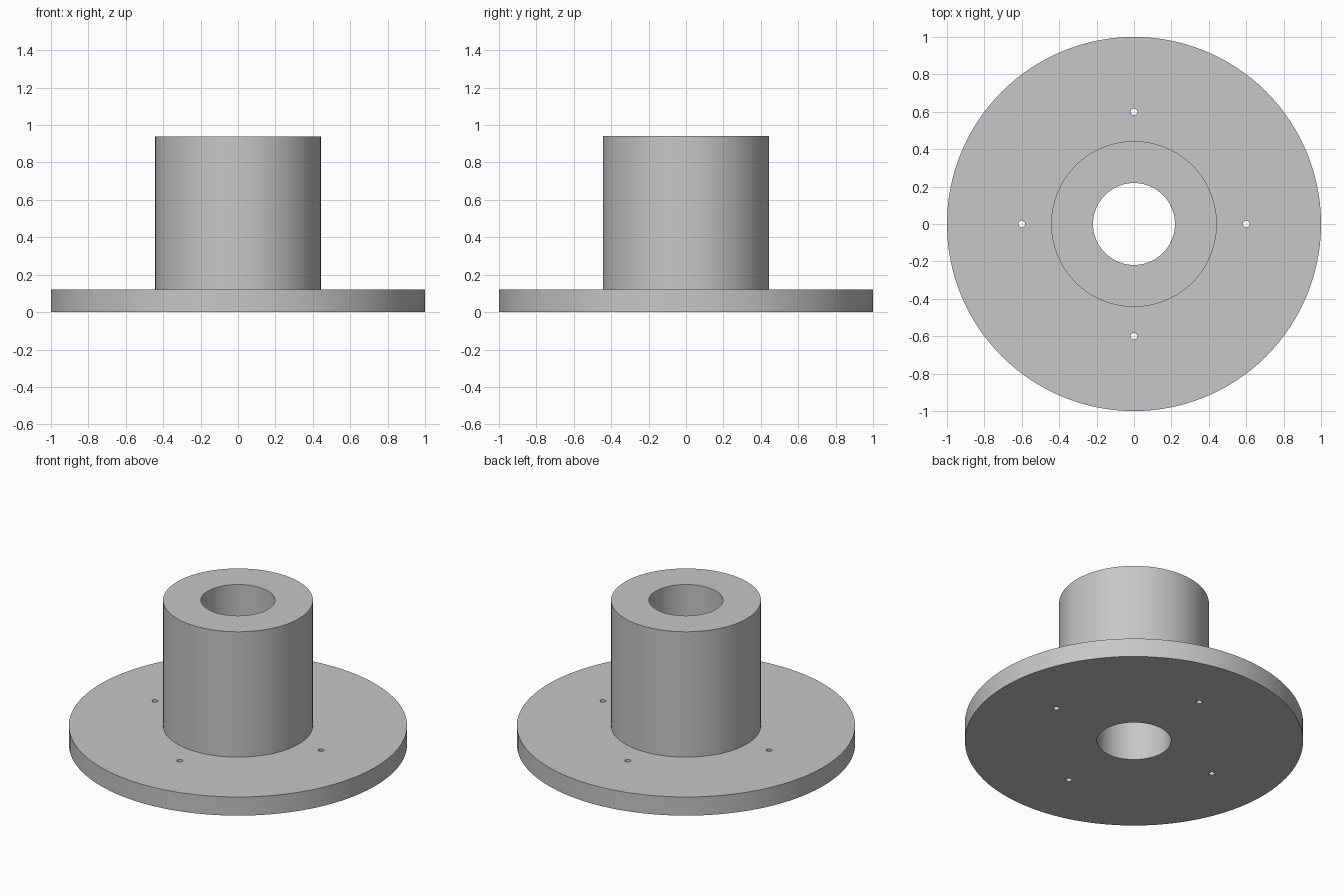
import bpy, bmesh, math
from mathutils import Matrix, Vector

cube = bpy.data.objects.get("Cube")
if cube:
    bpy.data.objects.remove(cube, do_unlink=True)

FLANGE_R, HUB_R, BORE_R = 1.0, 0.443, 0.219
FLANGE_H, TOTAL_H = 0.122, 0.94
BOLT_R, BOLT_CIRCLE = 0.018, 0.6
SEGMENTS = 128

grey = bpy.data.materials.new("plain grey")
grey.use_nodes = True
colour = (0.57, 0.57, 0.57, 1)
grey.diffuse_color = colour
grey.node_tree.nodes["Principled BSDF"].inputs["Base Color"].default_value = colour


def add_object(name, bm):
    mesh = bpy.data.meshes.new(name)
    bmesh.ops.recalc_face_normals(bm, faces=bm.faces)
    bm.to_mesh(mesh)
    bm.free()
    mesh.materials.append(grey)
    obj = bpy.data.objects.new(name, mesh)
    bpy.context.collection.objects.link(obj)
    return obj


# Flanged hub with a through bore: a closed profile turned about z
profile = [(BORE_R, 0), (FLANGE_R, 0), (FLANGE_R, FLANGE_H),
           (HUB_R, FLANGE_H), (HUB_R, TOTAL_H), (BORE_R, TOTAL_H)]
bm = bmesh.new()
verts = [bm.verts.new((r, 0, z)) for r, z in profile]
edges = [bm.edges.new((v, verts[(i + 1) % len(verts)])) for i, v in enumerate(verts)]
bmesh.ops.spin(bm, geom=verts + edges, cent=(0, 0, 0), axis=(0, 0, 1),
               angle=math.tau, steps=SEGMENTS, use_merge=True)
bmesh.ops.remove_doubles(bm, verts=bm.verts, dist=1e-5)
hub = add_object("flanged_hub", bm)

# Four bolt holes through the flange
bm = bmesh.new()
for i in range(4):
    spot = Matrix.Rotation(i * math.pi / 2, 4, "Z") @ Vector((BOLT_CIRCLE, 0, FLANGE_H / 2))
    bmesh.ops.create_cone(bm, cap_ends=True, segments=32, radius1=BOLT_R, radius2=BOLT_R,
                          depth=FLANGE_H * 2, matrix=Matrix.Translation(spot))
cutter = add_object("bolt_hole_cutter", bm)
cutter.hide_render = True

cut = hub.modifiers.new("bolt holes", "BOOLEAN")
cut.operation = "DIFFERENCE"
cut.solver = "EXACT"
cut.object = cutter

bpy.ops.object.select_all(action="DESELECT")
hub.select_set(True)
bpy.context.view_layer.objects.active = hub
bpy.ops.object.modifier_apply(modifier=cut.name)
bpy.data.objects.remove(cutter, do_unlink=True)
bpy.ops.object.shade_smooth_by_angle(angle=math.radians(30))
